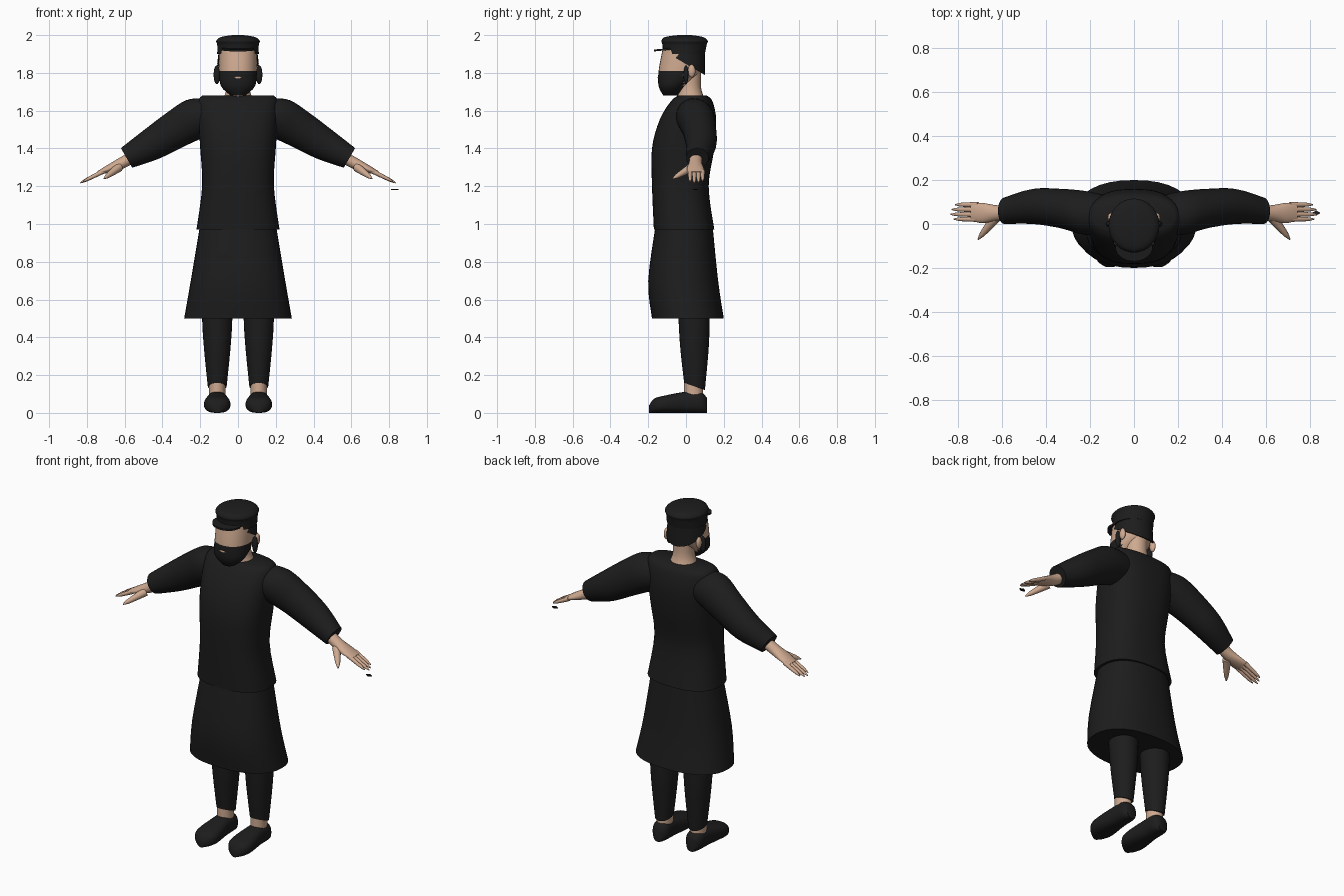
import bpy, bmesh, math
from mathutils import Vector, Matrix

if "Cube" in bpy.data.objects:
    bpy.data.objects.remove(bpy.data.objects["Cube"], do_unlink=True)


def material(name, red, green, blue):
    colour = (red, green, blue, 1)
    created = bpy.data.materials.new(name)
    created.use_nodes = True
    created.diffuse_color = colour
    created.node_tree.nodes["Principled BSDF"].inputs["Base Color"].default_value = colour
    return created


BLACK = material("black_cloth", .012, .012, .012)
SKIN = material("skin", .62, .4, .28)


def finish(name, bm, materials, rule=None):
    """Shade the faces, colour them by the rule and link the part."""
    bmesh.ops.recalc_face_normals(bm, faces=bm.faces)
    for face in bm.faces:
        face.smooth = True
        if rule:
            face.material_index = rule(face.calc_center_median())
    mesh = bpy.data.meshes.new(name)
    bm.to_mesh(mesh)
    bm.free()
    for item in materials:
        mesh.materials.append(item)
    mesh.set_sharp_from_angle(angle=math.radians(50))
    part = bpy.data.objects.new(name, mesh)
    bpy.context.collection.objects.link(part)


def refine(rings, steps=4):
    """Pass a smooth spline through the centre and axes of every ring."""
    rings = [[Vector(item) for item in ring] for ring in rings]
    padded = [rings[0], *rings, rings[-1]]
    result = []
    for before, start, end, after in zip(padded, padded[1:], padded[2:], padded[3:]):
        for step in range(steps):
            t = step / steps
            result.append([
                q + (r - p) * t / 2 + (p * 2 - q * 5 + r * 4 - s) * t * t / 2
                + (q * 3 - p - r * 3 + s) * t ** 3 / 2
                for p, q, r, s in zip(before, start, end, after)])
    return result + [rings[-1]]


def loft(name, rings, *materials, power=2, sides=28, rule=None):
    """Skin the refined rings of (centre, first axis, second axis) and cap them."""
    bm = bmesh.new()
    loops = []
    for centre, first, second in refine(rings):
        loop = []
        for index in range(sides):
            angle = math.tau * index / sides
            across, along = (math.copysign(abs(value) ** (2 / power), value)
                             for value in (math.cos(angle), math.sin(angle)))
            loop.append(bm.verts.new(centre + first * across + second * along))
        loops.append(loop)
    for lower, upper in zip(loops, loops[1:]):
        for index in range(sides):
            bm.faces.new((lower[index - 1], lower[index], upper[index], upper[index - 1]))
    bm.faces.new(loops[0])
    bm.faces.new(loops[-1])
    finish(name, bm, materials, rule)


def level(z, half_width, front, back, x=0, tilt=0):
    """A ring lying flat, or with its back edge lowered by the tilt."""
    depth = (back - front) / 2
    return (x, (front + back) / 2, z), (half_width, 0, 0), (0, depth, -tilt * depth)


def arm_ring(sign, x, y, z, depth, thickness):
    """A ring square to the drooping arm."""
    droop = math.radians(30)
    return ((sign * x, y, z), (0, depth, 0),
            (sign * thickness * math.sin(droop), 0, thickness * math.cos(droop)))


def limb(name, start, end, thick, thin):
    """A tapered finger-like tube with a rounded tip."""
    start, end = Vector(start), Vector(end)
    side = (end - start).cross(Vector((0, 0, 1))).normalized()
    up = side.cross(end - start).normalized()
    rings = []
    for step in range(6):
        t = step / 5
        radius = (thick + (thin - thick) * t) * math.sqrt(1.1 - t ** 6)
        rings.append((start.lerp(end, t), side * radius, up * radius))
    loft(name, rings, SKIN, sides=12)


def ellipsoid(name, centre, radii, colour):
    bm = bmesh.new()
    bmesh.ops.create_uvsphere(bm, u_segments=16, v_segments=10, radius=1)
    placement = Matrix.Translation(centre) @ Matrix.Diagonal((*radii, 1))
    bmesh.ops.transform(bm, verts=bm.verts, matrix=placement)
    finish(name, bm, [colour])


def is_beard(point):
    return int(point.z < 1.81 and point.y < -.01)


# Coat: upper jacket over a flared skirt
loft("jacket", [level(.97, .22, -.17, .15), level(1.2, .19, -.18, .12),
                level(1.4, .2, -.18, .15), level(1.55, .21, -.14, .16),
                level(1.65, .21, -.08, .14), level(1.68, .19, -.04, .11)],
     BLACK, power=2.5, sides=36)
loft("coat_skirt", [level(1, .2, -.16, .14), level(.7, .25, -.2, .17),
                    level(.5, .285, -.18, .2)], BLACK, power=2.3, sides=36)

# Neck and head, with the beard coloured on the lower front
loft("neck", [level(1.66, .08, -.05, .1), level(1.72, .06, -.04, .08),
              level(1.82, .06, -.03, .08)], SKIN)
loft("head", [level(1.68, .04, -.12, -.04), level(1.73, .09, -.145, 0),
              level(1.81, .1, -.145, .08), level(1.92, .1, -.125, .09)],
     SKIN, BLACK, power=2.2, sides=32, rule=is_beard)
ellipsoid("mouth", (0, -.146, 1.775), (.02, .004, .006), SKIN)

# Hair, sloping down to the nape
loft("hair", [level(1.85, .11, -.11, .1, tilt=.58), level(1.93, .1, -.11, .1)], BLACK)

# Cap with an overhanging crown and a thin visor
loft("cap", [level(1.9, .11, -.12, .1), level(1.95, .11, -.125, .11),
             level(1.97, .115, -.13, .115), level(1.99, .09, -.11, .09),
             level(2, .03, -.04, .03)], BLACK, sides=32)
loft("cap_visor", [level(z, .085, -.17, -.04, tilt=-.1) for z in (1.92, 1.93)], BLACK)

for side, sign in (("left", 1), ("right", -1)):
    # Ear with a sidelock in front of it
    ellipsoid(side + "_ear", (sign * .106, .03, 1.81), (.014, .02, .034), SKIN)
    ellipsoid(side + "_sidelock", (sign * .112, 0, 1.79), (.017, .013, .05), BLACK)

    # Sleeve, wrist and palm
    loft(side + "_sleeve", [
        arm_ring(sign, .13, .04, 1.58, .09, .1), arm_ring(sign, .22, .05, 1.56, .1, .11),
        arm_ring(sign, .33, .07, 1.5, .09, .1), arm_ring(sign, .46, .08, 1.42, .08, .085),
        arm_ring(sign, .59, .06, 1.35, .06, .06)], BLACK)
    loft(side + "_palm", [
        arm_ring(sign, .55, .055, 1.36, .035, .03), arm_ring(sign, .62, .05, 1.32, .035, .03),
        arm_ring(sign, .69, .05, 1.29, .046, .02), arm_ring(sign, .74, .055, 1.27, .04, .01)],
        SKIN, sides=20)

    # Four fingers on a line through the knuckles, and the thumb
    for index, name in enumerate(("index", "middle", "ring", "little")):
        y = .022 * (index + 1)
        reach = .13 - .015 * abs(index - 1.3)
        limb(f"{side}_{name}_finger", (sign * .71, y, 1.28),
             (sign * (.71 + reach), y, 1.28 - reach / 2), .012, .008)
    limb(side + "_thumb", (sign * .63, .03, 1.3), (sign * .71, -.07, 1.24), .023, .01)

    # Trouser leg with a slanted cuff, bare ankle and shoe
    x = sign * .11
    loft(side + "_trouser_leg", [level(.14, .05, -.01, .1, x, tilt=.35),
                                 level(.34, .07, -.03, .12, x), level(.5, .08, -.04, .125, x),
                                 level(.7, .08, -.05, .125, x)], BLACK)
    loft(side + "_ankle", [level(z, .043, -.01, .09, x) for z in (.07, .2)], SKIN)
    loft(side + "_shoe", [((x, y, height), (width, 0, 0), (0, 0, height))
                          for y, width, height in ((.11, .03, .04), (.08, .05, .054),
                                                   (0, .055, .056), (-.12, .07, .045),
                                                   (-.17, .055, .037), (-.195, .02, .02))],
         BLACK, power=2.5)

# Small loose chip below the left hand
loft("loose_chip", [((.83, .05, z), (.02, 0, 0), (0, .012, 0)) for z in (1.18, 1.186)],
     BLACK, sides=4)
